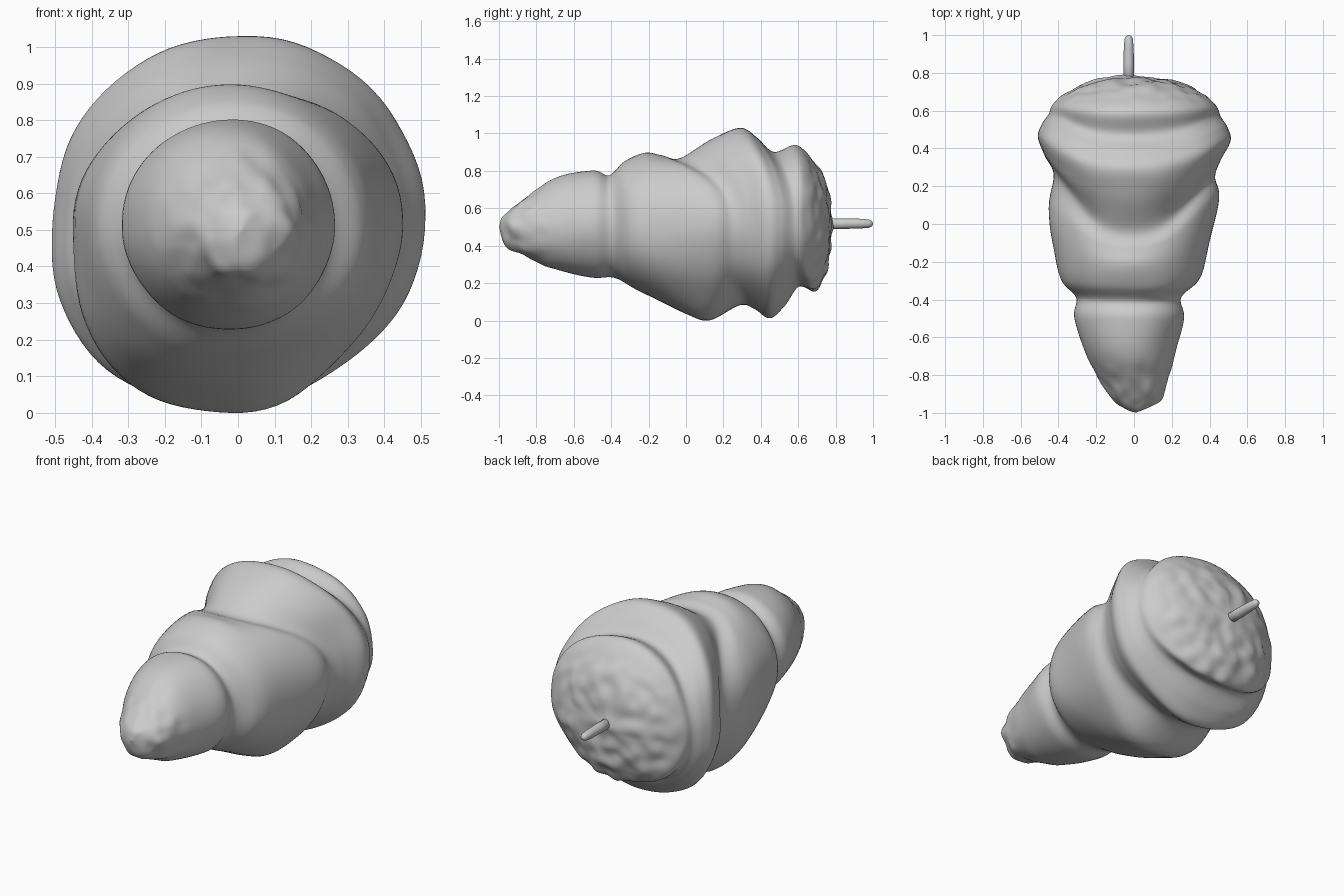
import bpy, bmesh
from math import sin, cos, pi
from mathutils import Vector, noise

if "Cube" in bpy.data.objects:
    bpy.data.objects.remove(bpy.data.objects["Cube"])

# Lengthwise profiles (y, radius from axis); matching indices follow the same fold round the body
TOP = [(-1, 0), (-.975, .06), (-.9, .13), (-.7, .26), (-.5, .305), (-.41, .275), (-.33, .35),
       (-.22, .395), (-.13, .385), (-.03, .37), (.15, .475), (.29, .53), (.38, .48),
       (.47, .40), (.59, .435), (.68, .35), (.75, .23), (.785, 0)]
BOTTOM = [(-1, 0), (-.97, .1), (-.9, .145), (-.7, .225), (-.5, .272), (-.38, .275), (-.25, .35),
          (0, .465), (.13, .5), (.29, .415), (.37, .435), (.45, .485), (.53, .42),
          (.6, .315), (.69, .335), (.75, .24), (.775, .13), (.785, 0)]
LEFT = [(-1, 0), (-.97, .08), (-.9, .135), (-.7, .235), (-.5, .295), (-.39, .28), (-.3, .36),
        (-.17, .40), (.08, .43), (.26, .405), (.36, .455), (.46, .49), (.53, .465),
        (.58, .43), (.64, .405), (.71, .31), (.76, .19), (.785, 0)]
RIGHT = [(-1, 0), (-.96, .09), (-.9, .15), (-.7, .23), (-.5, .285), (-.39, .27), (-.3, .36),
         (-.18, .405), (.13, .465), (.25, .448), (.34, .48), (.44, .53), (.51, .515),
         (.57, .48), (.63, .455), (.70, .36), (.76, .22), (.785, 0)]
AXIS_X, AXIS_Z = -.02, .5
SEGS, SUB = 96, 8


def spline(pts, t):
    """Catmull-Rom point at parameter t (in index units)."""
    i = min(int(t), len(pts) - 2)
    f = t - i
    a, b, c, d = (Vector(pts[max(0, min(len(pts) - 1, k))]) for k in range(i - 1, i + 3))
    return .5 * (2 * b + (c - a) * f + (2 * a - 5 * b + 4 * c - d) * f * f
                 + (3 * b - a - 3 * c + d) * f ** 3)


def step(a, b, x):
    x = max(0, min(1, (x - a) / (b - a)))
    return x * x * (3 - 2 * x)


def finish(bm, name):
    bmesh.ops.recalc_face_normals(bm, faces=bm.faces)
    me = bpy.data.meshes.new(name)
    bm.to_mesh(me)
    bm.free()
    me.shade_smooth()
    ob = bpy.data.objects.new(name, me)
    bpy.context.collection.objects.link(ob)
    return ob


def skin(bm, rings, start, end):
    """Bridge closed rings and fan both ends to poles."""
    n = len(rings[0])
    for r0, r1 in zip(rings, rings[1:]):
        for j in range(n):
            k = (j + 1) % n
            bm.faces.new((r0[j], r0[k], r1[k], r1[j]))
    for pole, ring in ((start, rings[0]), (end, rings[-1])):
        p = bm.verts.new(pole)
        for j in range(n):
            bm.faces.new((p, ring[j], ring[(j + 1) % n]))


# Folded body
bm = bmesh.new()
rings = []
for s in range(1, (len(TOP) - 1) * SUB):
    t = s / SUB
    top, bot, left, right = (spline(p, t) for p in (TOP, BOTTOM, LEFT, RIGHT))
    ring = []
    for j in range(SEGS):
        a = 2 * pi * j / SEGS
        c, q = cos(a), sin(a)
        side, cap = (right if c > 0 else left), (top if q > 0 else bot)
        y, r = side * c * c + cap * q * q
        if q > 0:
            # Folds run straighter across the top
            w = .5 * (q * q + step(0, 1, q * q))
            y = side[0] * (1 - w) + cap[0] * w
        # Uneven corners: full lower left, slack lower right
        corner = (.03 if c > 0 else .005) if q > 0 else (-.045 if c > 0 else .05)
        r *= 1 + corner * sin(2 * a) ** 2 * step(-.4, .1, y)
        tip = step(-.6, -1, y) * .03
        ring.append(bm.verts.new((AXIS_X + tip + r * c, y, AXIS_Z + r * q)))
    rings.append(ring)
skin(bm, rings, (AXIS_X + .03, -1, AXIS_Z), (AXIS_X, .785, AXIS_Z))

# Wrinkles on the tip and the back end
bmesh.ops.recalc_face_normals(bm, faces=bm.faces)
bm.normal_update()
moves = []
for v in bm.verts:
    p = v.co
    amp = .014 * step(-.65, -.9, p.y) + .015 * step(.6, .72, p.y)
    soft = .01 * noise.noise(p * 4)
    moves.append(v.normal * (amp * noise.noise(p * 13) + soft * step(-.98, -.9, p.y)))
for v, m in zip(bm.verts, moves):
    v.co += m
finish(bm, "folded_body")

# Thin stem with a rounded, tapered end
bm = bmesh.new()
rings = []
for y, r in [(.72, .029), (.85, .028), (.93, .026), (.98, .022), (.995, .014)]:
    rings.append([bm.verts.new((-.028 + r * cos(2 * pi * j / 20), y, .518 + r * sin(2 * pi * j / 20)))
                  for j in range(20)])
skin(bm, rings, (-.028, .72, .518), (-.028, 1, .518))
finish(bm, "stem")
